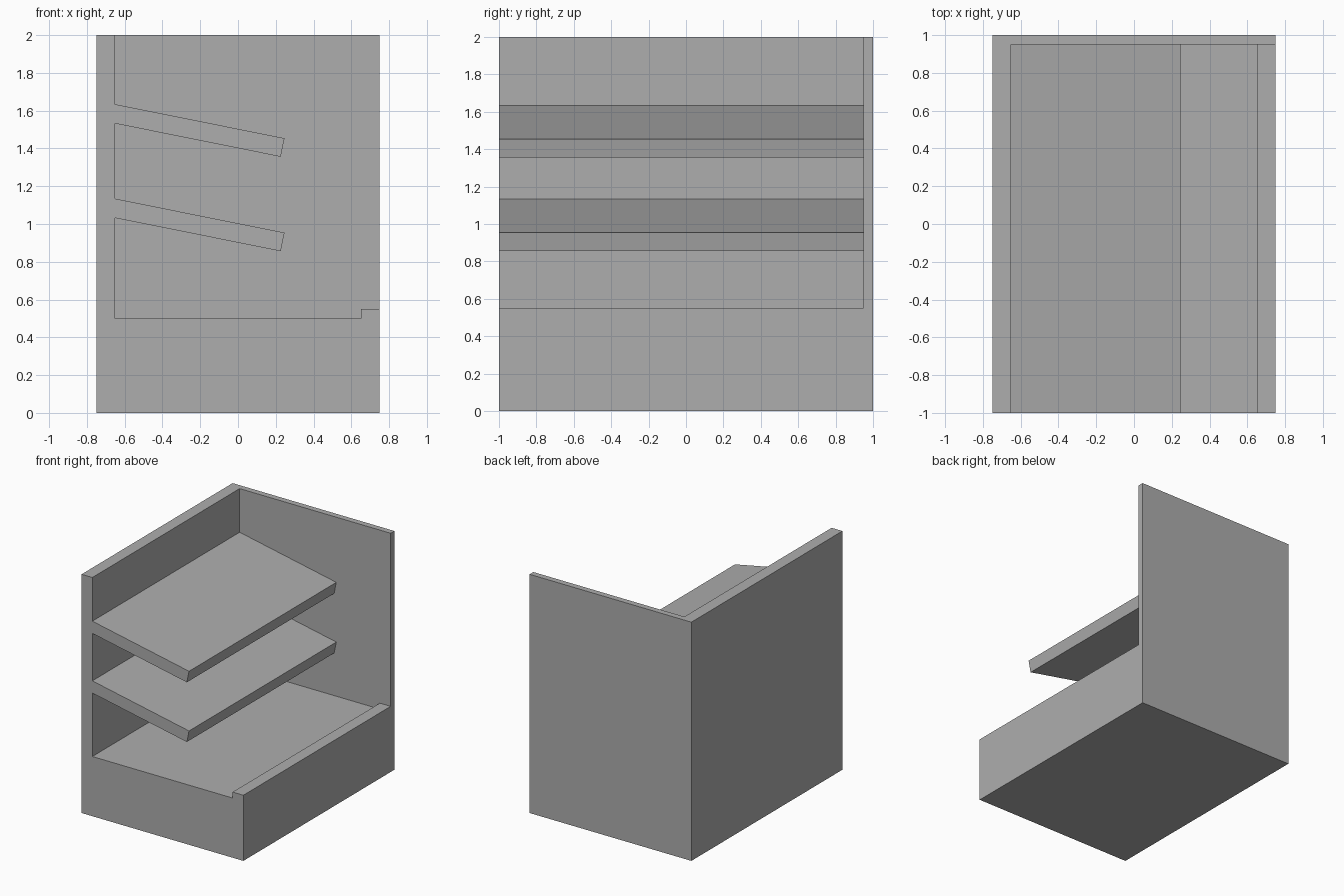
import bpy, bmesh
from mathutils import Vector

cube = bpy.data.objects.get("Cube")
if cube:
    bpy.data.objects.remove(cube, do_unlink=True)

grey = bpy.data.materials.new("plain_grey")
grey.use_nodes = True
colour = (0.42, 0.42, 0.42, 1)
grey.diffuse_color = colour
grey.node_tree.nodes["Principled BSDF"].inputs["Base Color"].default_value = colour


def extrude_profile(name, profile, y0, y1):
    """Prism with an x-z outline running from y0 to y1."""
    bm = bmesh.new()
    face = bm.faces.new([bm.verts.new((x, y0, z)) for x, z in profile])
    ext = bmesh.ops.extrude_face_region(bm, geom=[face])
    moved = [g for g in ext["geom"] if isinstance(g, bmesh.types.BMVert)]
    bmesh.ops.translate(bm, verts=moved, vec=Vector((0, y1 - y0, 0)))
    bmesh.ops.recalc_face_normals(bm, faces=bm.faces)
    mesh = bpy.data.meshes.new(name)
    bm.to_mesh(mesh)
    bm.free()
    mesh.materials.append(grey)
    obj = bpy.data.objects.new(name, mesh)
    bpy.context.collection.objects.link(obj)
    return obj


# Solid block that becomes base, side wall, back wall and shelves
unit = extrude_profile("shelf_unit", [(-.75, 0), (.75, 0), (.75, 2), (-.75, 2)], -1, 1)

# Open space: steps around two sloping shelves and the low lip of the base
WALL = -.65
cavity = [(WALL, 2.2)]
for top in (1.634, 1.134):
    cavity += [(WALL, top), (.246, top - .18), (.226, top - .278), (WALL, top - .102)]
cavity += [(WALL, .5), (.65, .5), (.65, .55), (.9, .55), (.9, 2.2)]
cutter = extrude_profile("cavity_cutter", cavity, -1.2, .95)
cutter.hide_render = True

# Carve the space out, leaving the thin back wall
cut = unit.modifiers.new("carve", 'BOOLEAN')
cut.operation = 'DIFFERENCE'
cut.solver = 'EXACT'
cut.object = cutter
bpy.context.view_layer.update()
carved = bpy.data.meshes.new_from_object(
    unit.evaluated_get(bpy.context.evaluated_depsgraph_get()))
unit.modifiers.clear()
unit.data = carved
carved.name = "shelf_unit"
bpy.data.objects.remove(cutter, do_unlink=True)
